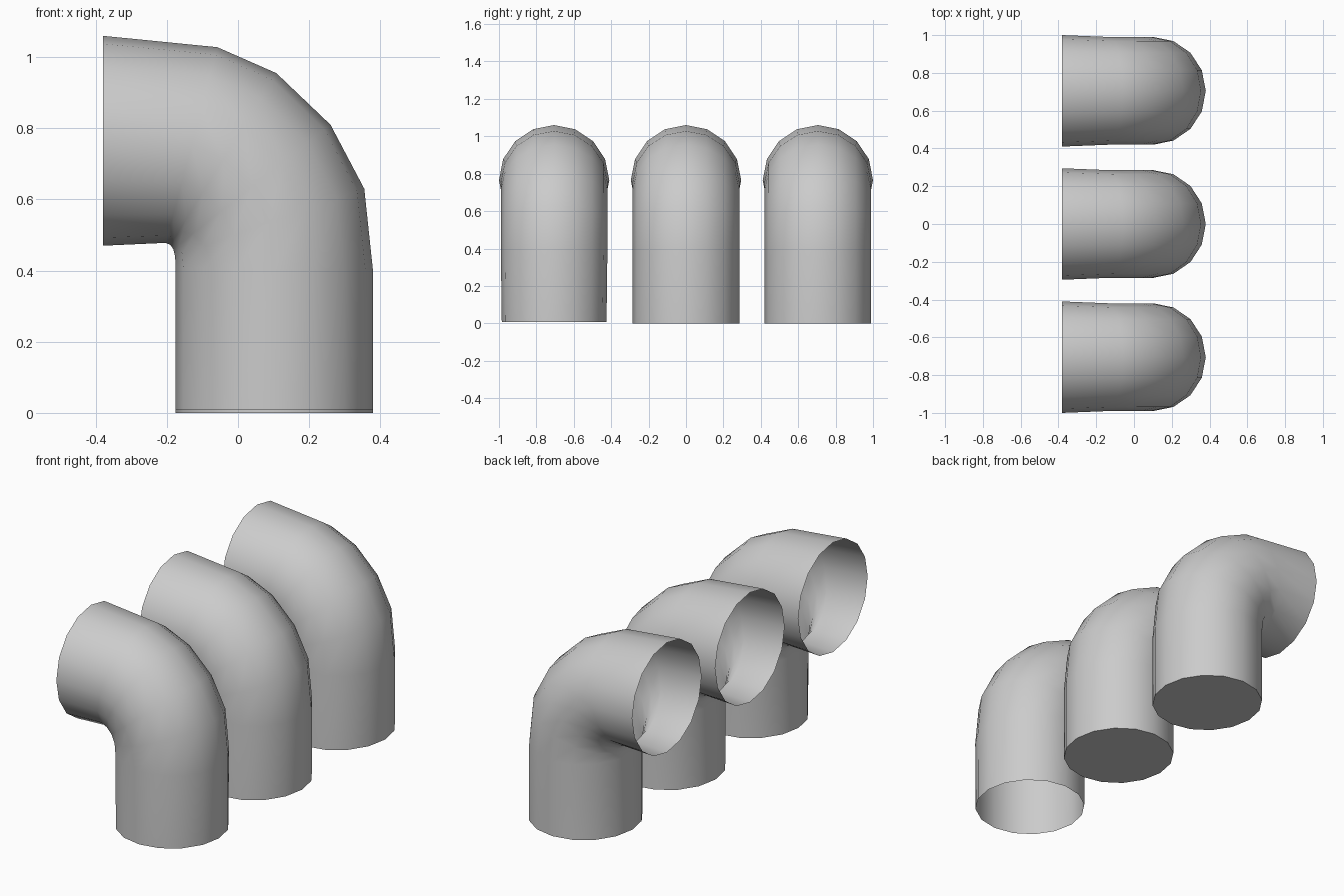
import bpy, bmesh, math
from mathutils import Vector

cube = bpy.data.objects.get("Cube")
if cube:
    bpy.data.objects.remove(cube, do_unlink=True)

SIDES = 16
# Each ring: outer bend point (x, z), inner bend point (x, z), half width in y
RINGS = [
    ((0.38, 0.0), (-0.175, 0.0), 0.285),
    ((0.38, 0.395), (-0.175, 0.41), 0.285),
    ((0.355, 0.63), (-0.177, 0.44), 0.285),
    ((0.26, 0.81), (-0.182, 0.46), 0.285),
    ((0.108, 0.955), (-0.19, 0.472), 0.285),
    ((-0.058, 1.028), (-0.203, 0.478), 0.285),
    ((-0.38, 1.06), (-0.38, 0.47), 0.295),
]

grey = bpy.data.materials.new("pipe_grey")
grey.use_nodes = True
colour = (0.6, 0.6, 0.6, 1)
grey.diffuse_color = colour
grey.node_tree.nodes["Principled BSDF"].inputs["Base Color"].default_value = colour


def elbow(name, y, capped):
    """Loft a pipe elbow through the rings, open at the mouth."""
    bm = bmesh.new()
    loops = []
    for i, (outer, inner, width) in enumerate(RINGS):
        a = Vector((outer[0], y, outer[1]))
        b = Vector((inner[0], y, inner[1]))
        if i == 0 and not capped:
            # The uncapped foot is slightly shorter and narrower
            a.z = b.z = 0.008
            width = 0.28
        mid, arm = (a + b) / 2, (a - b) / 2
        loop = []
        for k in range(SIDES):
            t = 2 * math.pi * k / SIDES
            loop.append(bm.verts.new(mid + arm * math.cos(t)
                                     + Vector((0, width * math.sin(t), 0))))
        loops.append(loop)
    for low, high in zip(loops, loops[1:]):
        for k in range(SIDES):
            n = (k + 1) % SIDES
            bm.faces.new((low[k], low[n], high[n], high[k]))
    if capped:
        bm.faces.new(reversed(loops[0]))
    mesh = bpy.data.meshes.new(name)
    bm.to_mesh(mesh)
    bm.free()
    mesh.materials.append(grey)
    obj = bpy.data.objects.new(name, mesh)
    bpy.context.collection.objects.link(obj)
    bpy.ops.object.select_all(action="DESELECT")
    obj.select_set(True)
    bpy.context.view_layer.objects.active = obj
    bpy.ops.object.shade_smooth_by_angle(angle=math.radians(60))


# Row of three elbows, the front one open at the foot
elbow("front_elbow", -0.705, False)
elbow("middle_elbow", 0.0, True)
elbow("back_elbow", 0.705, True)
